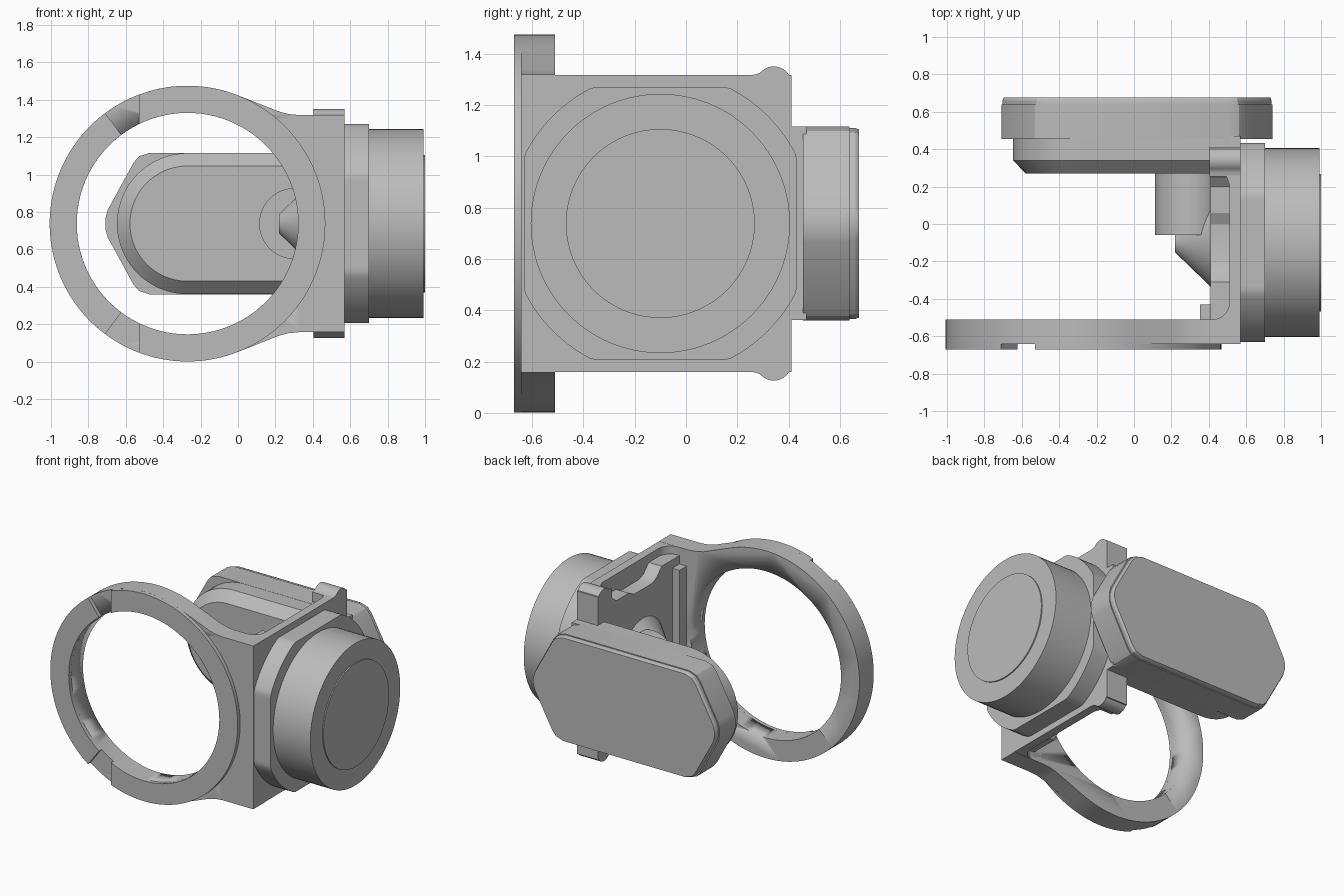
import bpy, bmesh
from math import sin, cos, radians
from mathutils import Vector

cube = bpy.data.objects.get("Cube")
if cube:
    bpy.data.objects.remove(cube, do_unlink=True)

grey = bpy.data.materials.new("plain grey")
grey.use_nodes = True
grey.diffuse_color = (0.5, 0.5, 0.5, 1)
grey.node_tree.nodes["Principled BSDF"].inputs["Base Color"].default_value = (0.5, 0.5, 0.5, 1)

MID = 0.738            # height of the symmetry plane
RING_X, RING_R, HOLE_R = -0.27, 0.737, 0.592
BODY_Y = -0.1          # axis of the round housing


def place(axis, u, v, d):
    return {"x": (d, u, v), "y": (u, d, v), "z": (u, v, d)}[axis]


def loft(name, axis, sections):
    """Skin outlines of equal length, given as (depth, points), and cap the ends."""
    bm = bmesh.new()
    rows = [[bm.verts.new(place(axis, u, v, d)) for u, v in pts] for d, pts in sections]
    n = len(rows[0])
    for a, b in zip(rows, rows[1:]):
        for i in range(n):
            j = (i + 1) % n
            bm.faces.new((a[i], a[j], b[j], b[i]))
    bm.faces.new(rows[0])
    bm.faces.new(rows[-1])
    bmesh.ops.recalc_face_normals(bm, faces=bm.faces)
    mesh = bpy.data.meshes.new(name)
    bm.to_mesh(mesh)
    bm.free()
    mesh.materials.append(grey)
    obj = bpy.data.objects.new(name, mesh)
    bpy.context.collection.objects.link(obj)
    bpy.ops.object.select_all(action="DESELECT")
    obj.select_set(True)
    bpy.context.view_layer.objects.active = obj
    bpy.ops.object.shade_smooth_by_angle(angle=radians(25))
    return obj


def prism(name, axis, pts, a, b):
    return loft(name, axis, [(a, pts), (b, pts)])


def arc(cu, cv, r, start, end, steps):
    angles = [radians(start + (end - start) * i / steps) for i in range(steps + 1)]
    return [(cu + r * cos(t), cv + r * sin(t)) for t in angles]


def circle(cu, cv, r, steps=96):
    return arc(cu, cv, r, 0, 360, steps)[:-1]


def mirrored(pts):
    """Close a half outline by reflecting it in the symmetry plane."""
    return pts + [(u, 2 * MID - v) for u, v in reversed(pts)]


# Ring plate with its web running into the bracket
half = [(0.57, 1.318), (0.33, 1.318), (0.27, 1.324), (0.22, 1.337)]
half += arc(RING_X, MID, RING_R, 68.5, 179, 48)
plate = prism("ring_plate", "y", mirrored(half), -0.642, -0.51)
cutter = prism("ring_hole_cutter", "y", circle(RING_X, MID, HOLE_R), -0.8, -0.4)
cutter.hide_render = True
mod = plate.modifiers.new("hole", "BOOLEAN")
mod.operation, mod.solver, mod.object = "DIFFERENCE", "EXACT", cutter
bpy.context.view_layer.objects.active = plate
bpy.ops.object.modifier_apply(modifier="hole")
bpy.data.objects.remove(cutter, do_unlink=True)

# Raised ring face, split by two notches
for name, out_a, out_b, in_a, in_b in (
        ("ring_face_right", -110.7, 110.7, -116, 116),
        ("ring_face_left", 126.7, 233.3, 126.7, 233.3)):
    pts = arc(RING_X, MID, RING_R, out_a, out_b, 64)
    pts += arc(RING_X, MID, HOLE_R, in_b, in_a, 64)
    prism(name, "y", pts, -0.67, -0.642)

# Bracket wall with filleted ends
wall = [(0.57, -0.642), (0.57, 0.412), (0.405, 0.412), (0.405, 0.305), (0.45, 0.295),
        (0.49, 0.265), (0.51, 0.21)]
wall += arc(0.42, -0.42, 0.09, 0, -90, 8) + [(0.35, -0.51), (0.35, -0.55), (0.4, -0.642)]
prism("bracket_wall", "z", wall, 0.16, 1.317)

# Inner slab with wavy upper and lower edges, and its foot at the ring plate
wave = [(-0.51, 1.26), (-0.31, 1.26), (-0.25, 1.2), (-0.2, 1.18), (0.0, 1.18),
        (0.06, 1.21), (0.2, 1.21), (0.25, 1.25), (0.31, 1.25)]
prism("inner_slab", "x", mirrored(wave), 0.408, 0.53)
prism("slab_foot", "x", mirrored([(-0.52, 1.2), (-0.43, 1.2)]), 0.352, 0.5)

# Rounded lugs on the upper and lower bracket corners
lug = [(0.412, 1.2), (0.412, 1.28)] + arc(0.342, 1.28, 0.07, 0, 140, 14)
lug += [(0.275, 1.32), (0.255, 1.316), (0.255, 1.2)]
prism("upper_lug", "x", lug, 0.405, 0.57)
prism("lower_lug", "x", [(u, 2 * MID - v) for u, v in lug], 0.405, 0.57)

# Housing: clipped-corner flange, drum and cap
flange = [(BODY_Y + max(-0.532, min(0.532, u)), MID + max(-0.532, min(0.532, v)))
          for u, v in circle(0, 0, 0.593, 144)]
prism("housing_flange", "x", flange, 0.565, 0.70)
prism("housing_drum", "x", circle(BODY_Y, MID, 0.505), 0.69, 0.992)
prism("housing_cap", "x", circle(BODY_Y, MID, 0.368), 0.98, 1.0)

# Cone on the inner side of the bracket
loft("inner_cone", "x", [(0.218, circle(BODY_Y, MID, 0.05, 48)),
                         (0.42, circle(BODY_Y, MID, 0.245, 48))])

# Round post joining the rear case to the bracket
prism("rear_post", "y", circle(0.303, MID, 0.19, 64), -0.06, 0.3)


# Rear case: rounded, chamfered front and blunt-ended back
def stadium(r):
    return arc(-0.27, MID, r, 90, 270, 40) + [(0.57, MID - r), (0.57, MID + r)]


loft("case_front", "y", [(0.27, stadium(0.308)), (0.34, stadium(0.377)), (0.47, stadium(0.377))])


def hexagon(inset):
    quarter = [(0.725, 0.03), (0.712, 0.075), (0.575, 0.325), (0.545, 0.36), (0.49, 0.378)]
    right = [(0.016 + u - inset, MID + v - inset) for u, v in quarter]
    left = [(0.032 - u, v) for u, v in reversed(right)]
    return mirrored(right + left)


loft("case_back", "y", [(0.455, hexagon(0)), (0.638, hexagon(0)), (0.638, hexagon(0.006)),
                        (0.66, hexagon(0.006)), (0.675, hexagon(0.012))])
